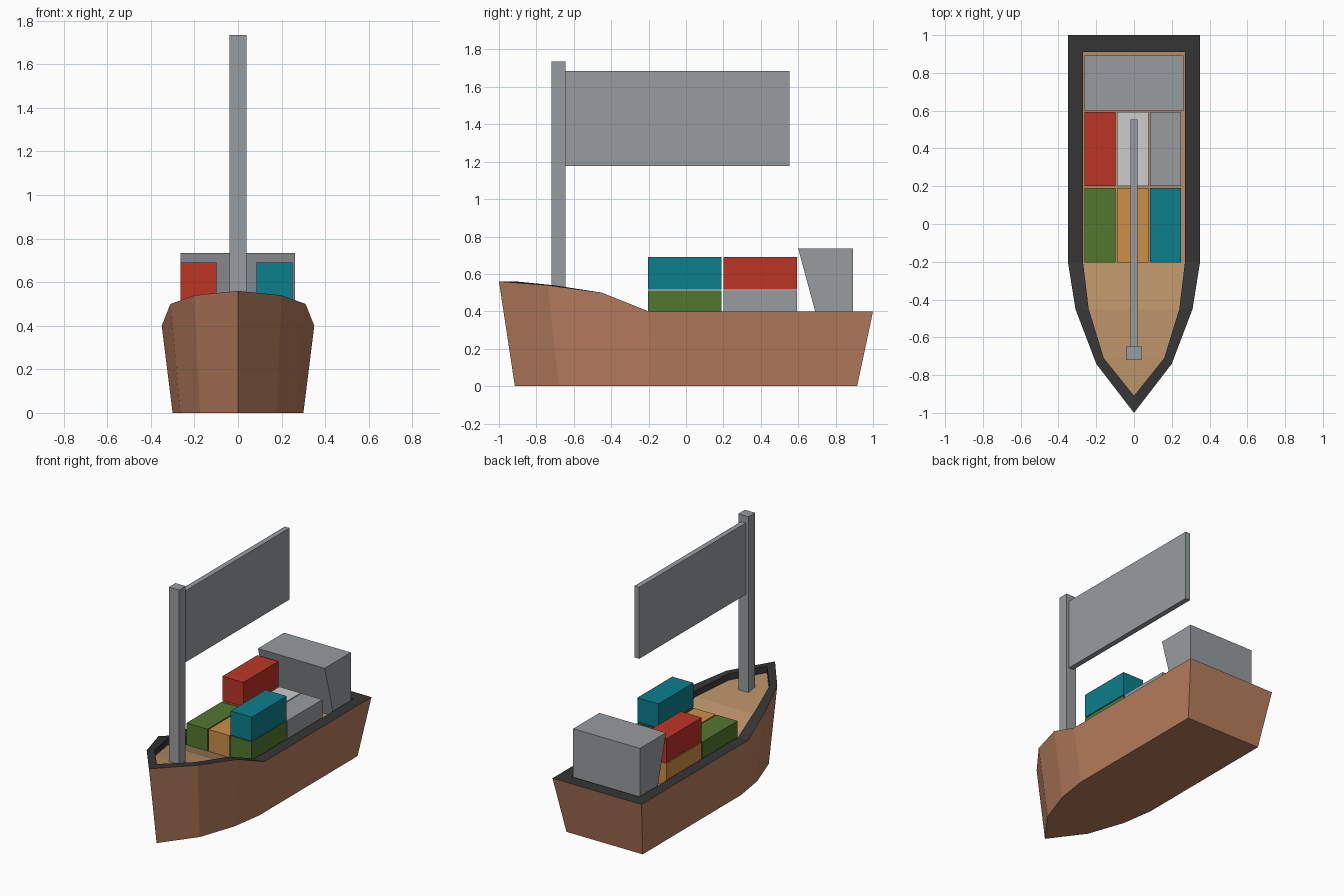
import bpy, bmesh

if "Cube" in bpy.data.objects:
    bpy.data.objects.remove(bpy.data.objects["Cube"])


def lin(c):
    c /= 255
    return c / 12.92 if c <= 0.04045 else ((c + 0.055) / 1.055) ** 2.4


def material(name, r, g, b):
    m = bpy.data.materials.new(name)
    m.diffuse_color = (lin(r), lin(g), lin(b), 1)
    m.use_nodes = True
    m.node_tree.nodes["Principled BSDF"].inputs["Base Color"].default_value = m.diffuse_color
    return m


BROWN = material("hull_brown", 184, 126, 94)
TAN = material("deck_tan", 182, 142, 102)
DARK = material("rim_dark", 53, 53, 53)
GREY = material("grey", 152, 156, 159)
WHITE = material("light_grey", 204, 204, 204)
RED = material("red", 188, 53, 37)
GREEN = material("green", 81, 119, 47)
ORANGE = material("orange", 204, 144, 70)
TEAL = material("teal", 11, 126, 140)


def finish(name, bm, mats):
    bmesh.ops.recalc_face_normals(bm, faces=bm.faces)
    me = bpy.data.meshes.new(name)
    bm.to_mesh(me)
    bm.free()
    for m in mats:
        me.materials.append(m)
    ob = bpy.data.objects.new(name, me)
    bpy.context.collection.objects.link(ob)
    return ob


def prism(name, x0, x1, profile, mat):
    """Extrude a (y, z) profile along x."""
    bm = bmesh.new()
    a, b = [[bm.verts.new((x, y, z)) for y, z in profile] for x in (x0, x1)]
    n = len(profile)
    bm.faces.new(a)
    bm.faces.new(b)
    for i in range(n):
        j = (i + 1) % n
        bm.faces.new((a[i], a[j], b[j], b[i]))
    return finish(name, bm, [mat])


def box(name, x0, x1, y0, y1, z0, z1, mat):
    return prism(name, x0, x1, [(y0, z0), (y1, z0), (y1, z1), (y0, z1)], mat)


# Hull: half-outlines from bow to stern, mirrored into closed loops
SHEER = [0.56, 0.54, 0.50, 0.40, 0.40]
BOTTOM = [(0, -0.915), (0.175, -0.68), (0.265, -0.42), (0.30, -0.19), (0.30, 0.915)]
OUTER = [(0, -1.0), (0.20, -0.74), (0.31, -0.45), (0.35, -0.20), (0.35, 1.0)]
INNER = [(0, -0.91), (0.16, -0.71), (0.24, -0.45), (0.27, -0.20), (0.27, 0.91)]
DECK_DROP = 0.045

bm = bmesh.new()


def loop(half, heights):
    pts = [(x, y, z) for (x, y), z in zip(half, heights)]
    pts += [(-x, y, z) for x, y, z in reversed(pts[1:])]
    return [bm.verts.new(p) for p in pts]


rings = [loop(BOTTOM, [0] * 5), loop(OUTER, SHEER), loop(INNER, SHEER),
         loop(INNER, [z - DECK_DROP for z in SHEER])]
n = len(rings[0])
# outer planking, rim top, inner bulwark
for a, b, mi in zip(rings, rings[1:], (0, 1, 1)):
    for i in range(n):
        j = (i + 1) % n
        bm.faces.new((a[i], a[j], b[j], b[i])).material_index = mi
# bottom and stepped deck, closed strip by strip
for r, mi in ((rings[0], 0), (rings[3], 2)):
    bm.faces.new((r[0], r[1], r[n - 1])).material_index = mi
    for i in range(1, 4):
        bm.faces.new((r[i], r[i + 1], r[n - i - 1], r[n - i])).material_index = mi
finish("hull", bm, [BROWN, DARK, TAN])

# Mast and sail
box("mast", -0.04, 0.04, -0.72, -0.645, 0.47, 1.735, GREY)
box("sail", -0.019, 0.019, -0.65, 0.553, 1.177, 1.685, GREY)

# Cabin with forward-raked front
prism("cabin", -0.263, 0.262,
      [(0.704, 0.35), (0.893, 0.35), (0.893, 0.735), (0.60, 0.735)], GREY)

# Cargo containers: column, row, layer
COLS = [(-0.263, -0.098), (-0.09, 0.077), (0.084, 0.25)]
ROWS = [(-0.203, 0.19), (0.20, 0.593)]
LAYERS = [(0.345, 0.512), (0.518, 0.69)]
CARGO = [(0, 0, 0, GREEN), (1, 0, 0, ORANGE), (2, 0, 0, GREEN),
         (0, 1, 0, ORANGE), (1, 1, 0, WHITE), (2, 1, 0, GREY),
         (2, 0, 1, TEAL), (0, 1, 1, RED)]
for c, r, l, mat in CARGO:
    box(f"container_{c}{r}{l}", *COLS[c], *ROWS[r], *LAYERS[l], mat)
